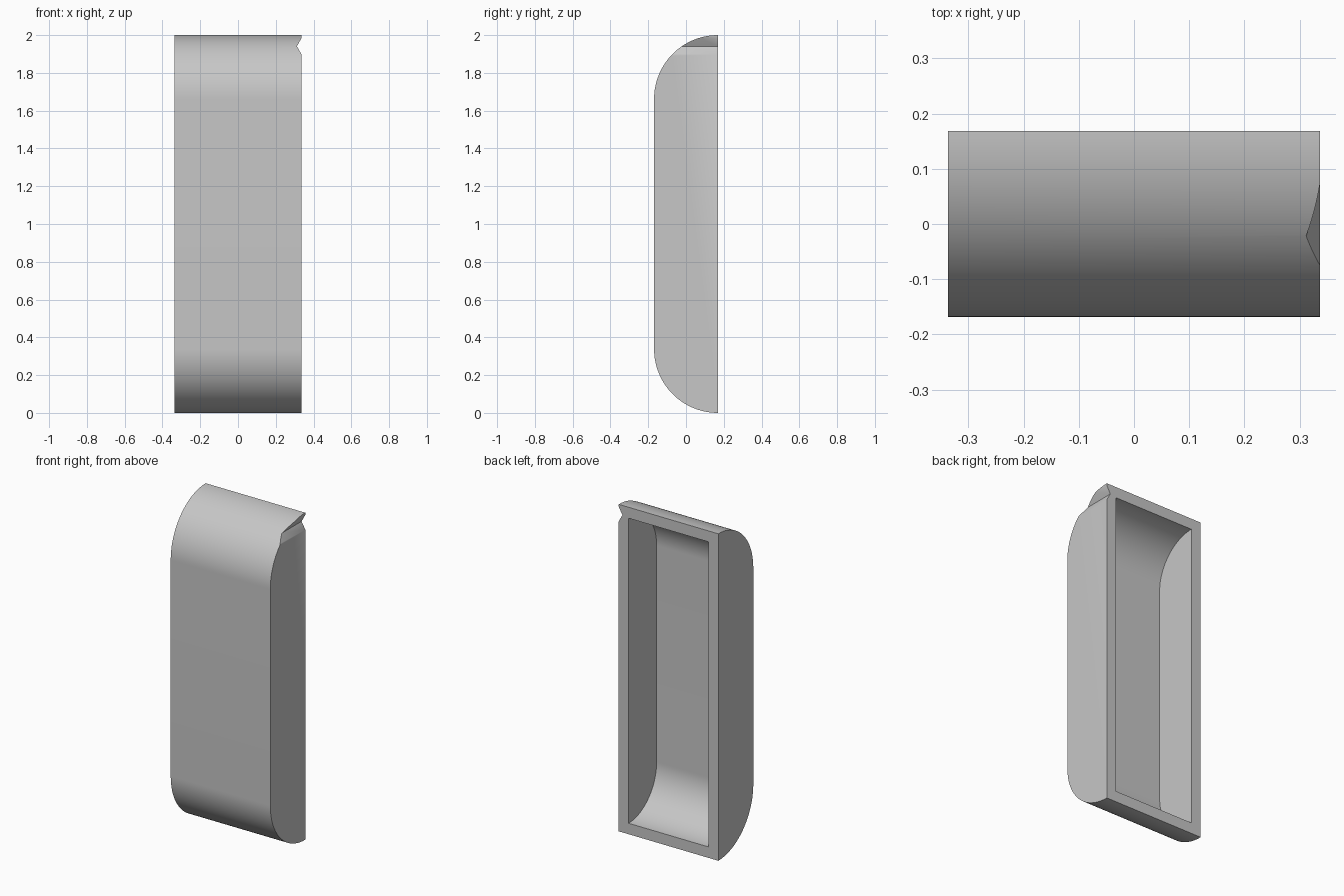
import bpy, bmesh, math

if "Cube" in bpy.data.objects:
    bpy.data.objects.remove(bpy.data.objects["Cube"])

HALF_WIDTH, BACK, RADIUS, HEIGHT, WALL = 0.337, 0.169, 0.338, 2.0, 0.067
ARC_STEPS = 32

grey = bpy.data.materials.new("plain grey")
grey.use_nodes = True
grey.diffuse_color = (0.57, 0.57, 0.57, 1)
grey.node_tree.nodes["Principled BSDF"].inputs["Base Color"].default_value = grey.diffuse_color


def prism(name, points):
    """Closed solid swept from one outline of points to the other end."""
    start, end = points
    bm = bmesh.new()
    a = [bm.verts.new(p) for p in start]
    b = [bm.verts.new(p) for p in end]
    bm.faces.new(a)
    bm.faces.new(b[::-1])
    for i in range(len(a)):
        j = (i + 1) % len(a)
        bm.faces.new((a[j], a[i], b[i], b[j]))
    bmesh.ops.recalc_face_normals(bm, faces=bm.faces)
    mesh = bpy.data.meshes.new(name)
    bm.to_mesh(mesh)
    bm.free()
    mesh.materials.append(grey)
    obj = bpy.data.objects.new(name, mesh)
    bpy.context.collection.objects.link(obj)
    return obj


def rounded_outline(inset, back):
    """Side outline (y, z): flat back, quarter-round front at top and bottom."""
    r = RADIUS - inset
    arc = [math.pi / 2 * i / ARC_STEPS for i in range(ARC_STEPS + 1)]
    lower = [(BACK - r * math.sin(t), RADIUS - r * math.cos(t)) for t in arc]
    upper = [(y, HEIGHT - z) for y, z in reversed(lower)]
    outline = lower + upper
    if back > BACK:
        outline += [(back, HEIGHT - inset), (back, inset)]
    return outline


def across(outline, half):
    return [[(x, y, z) for y, z in outline] for x in (-half, half)]


# Shell body
shell = prism("shell", across(rounded_outline(0, BACK), HALF_WIDTH))

# Hollow opened through the back
hollow = prism("hollow_cutter", across(rounded_outline(WALL, BACK + 0.1), HALF_WIDTH - WALL))

# V groove near the top of the left side
depth, half_height, groove_z, over = 0.025, 0.045, 1.941, 0.05
slope = half_height / depth
tip = HALF_WIDTH - depth
wide = slope * (depth + over)
vee = [(tip, groove_z), (HALF_WIDTH + over, groove_z + wide), (HALF_WIDTH + over, groove_z - wide)]
groove = prism("groove_cutter", [[(x, y, z) for x, z in vee] for y in (-0.4, 0.4)])

for cutter in (hollow, groove):
    cut = shell.modifiers.new(cutter.name, "BOOLEAN")
    cut.operation = "DIFFERENCE"
    cut.solver = "EXACT"
    cut.object = cutter

# Apply the cuts and remove the cutters
bpy.context.view_layer.update()
evaluated = shell.evaluated_get(bpy.context.evaluated_depsgraph_get())
finished = bpy.data.meshes.new_from_object(evaluated)
shell.modifiers.clear()
shell.data = finished
for cutter in (hollow, groove):
    bpy.data.objects.remove(cutter)

bpy.ops.object.select_all(action="DESELECT")
shell.select_set(True)
bpy.context.view_layer.objects.active = shell
bpy.ops.object.shade_smooth_by_angle(angle=math.radians(30))
